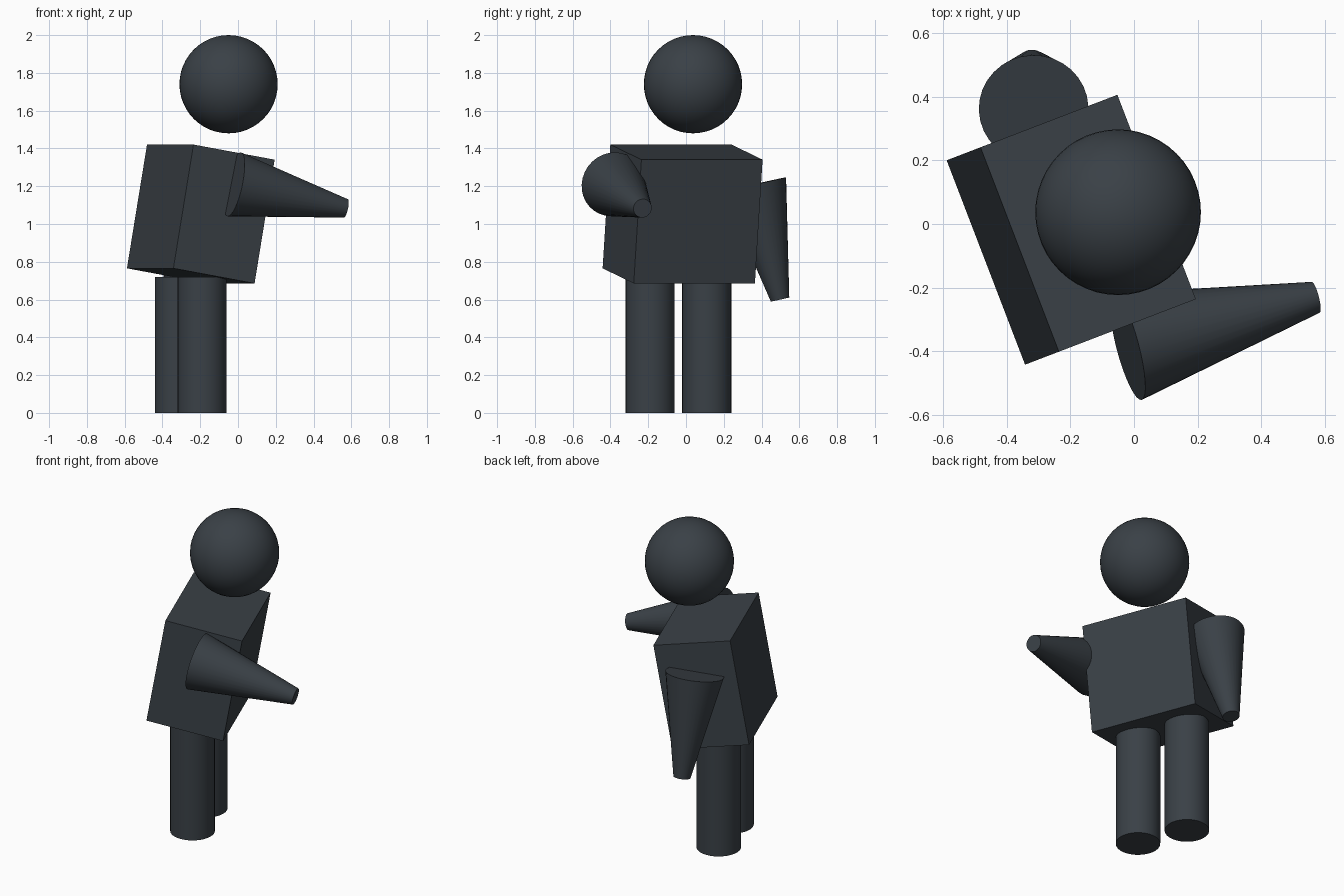
import bpy
import math
from mathutils import Vector, Matrix

cube = bpy.data.objects.get("Cube")
if cube:
    bpy.data.objects.remove(cube, do_unlink=True)

# Single dark slate colour
COLOUR = (0.042, 0.052, 0.062, 1.0)
slate = bpy.data.materials.new("dark_slate")
slate.diffuse_color = COLOUR
slate.use_nodes = True
for node in slate.node_tree.nodes:
    if node.type == 'BSDF_PRINCIPLED':
        node.inputs["Base Color"].default_value = COLOUR


def finish(name, smooth=True):
    obj = bpy.context.object
    obj.name = name
    obj.data.materials.append(slate)
    if smooth:
        bpy.ops.object.shade_smooth_by_angle(angle=math.radians(35))
    return obj


def limb(name, start, end, r_start, r_end):
    """Round limb with flat caps running from start to end."""
    start, end = Vector(start), Vector(end)
    axis = end - start
    bpy.ops.mesh.primitive_cone_add(
        vertices=32, radius1=r_start, radius2=r_end, depth=axis.length,
        location=(start + end) / 2,
        rotation=axis.to_track_quat('Z', 'Y').to_euler())
    return finish(name)


# Head: floating ball
bpy.ops.mesh.primitive_uv_sphere_add(segments=48, ring_count=24, radius=0.26,
                                     location=(-0.05, 0.037, 1.74))
finish("head")

# Torso: box turned about the vertical and leaning forwards
depth_axis = Vector((0.43, 0.165, -0.08)).normalized()
width_axis = Vector((-0.245, 0.64, 0)).normalized()
up_axis = depth_axis.cross(width_axis).normalized()
width_axis = up_axis.cross(depth_axis)
turn = Matrix((depth_axis, width_axis, up_axis)).transposed()
bpy.ops.mesh.primitive_cube_add(size=1, location=(-0.197, -0.018, 1.053),
                                rotation=turn.to_euler())
torso = finish("torso", smooth=False)
torso.scale = (0.467, 0.687, 0.665)

# Legs: upright cylinders
for name, x, y in (("right_leg", -0.19, -0.19), ("left_leg", -0.31, 0.11)):
    limb(name, (x, y, 0), (x, y, 0.72), 0.13, 0.13)

# Arms: tapered, one reaching forwards and one hanging down
limb("right_arm", (-0.02, -0.385, 1.21), (0.57, -0.23, 1.083), 0.173, 0.05)
limb("left_arm", (-0.315, 0.362, 1.21), (-0.32, 0.498, 0.60), 0.172, 0.05)
